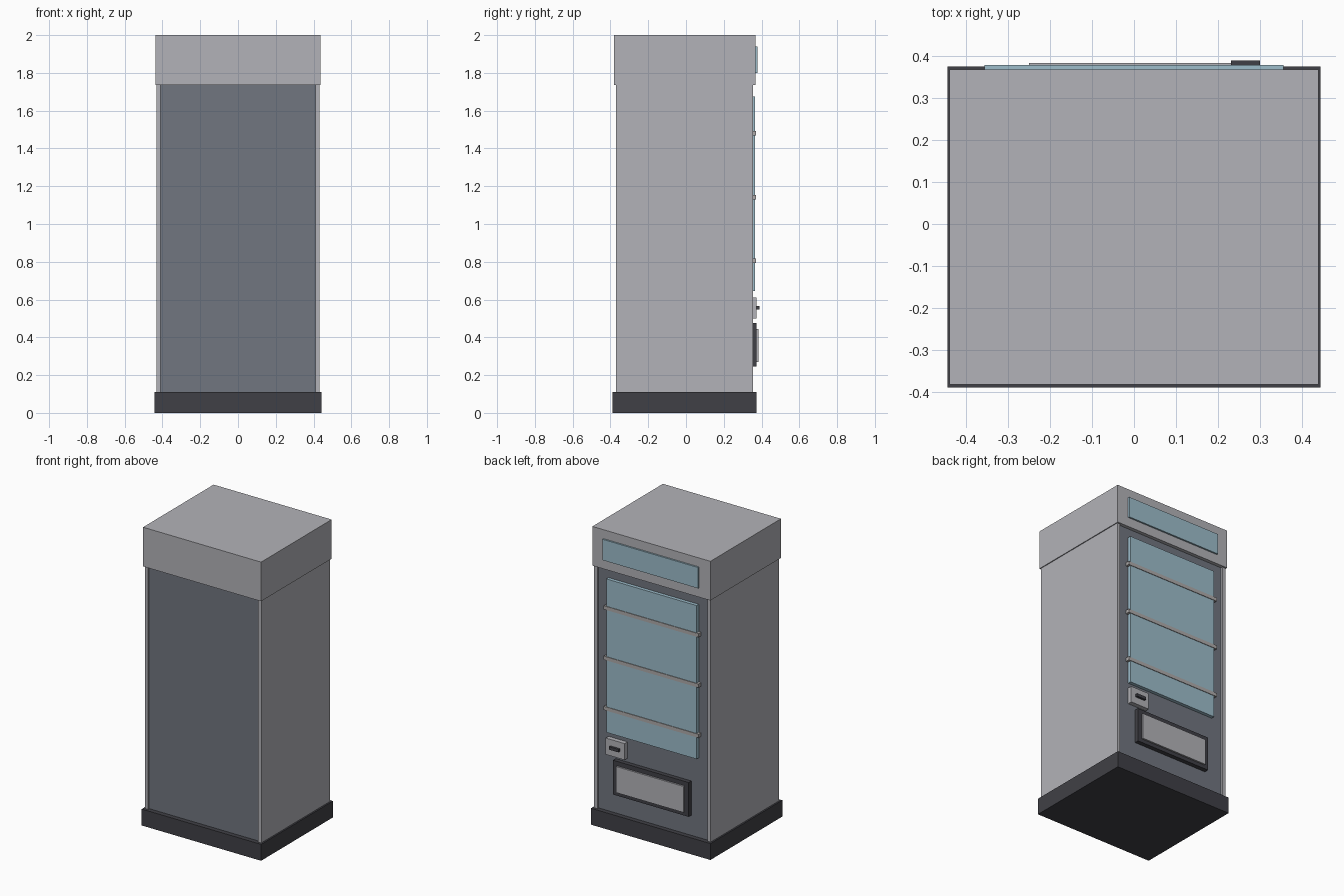
import bpy

default = bpy.data.objects.get("Cube")
if default:
    bpy.data.objects.remove(default, do_unlink=True)


def material(name, rgb):
    m = bpy.data.materials.new(name)
    m.use_nodes = True
    m.diffuse_color = (*rgb, 1)
    m.node_tree.nodes["Principled BSDF"].inputs["Base Color"].default_value = (*rgb, 1)
    return m


light_grey = material("light grey", (0.45, 0.45, 0.48))
slate = material("slate", (0.165, 0.18, 0.216))
charcoal = material("charcoal", (0.051, 0.051, 0.061))
glass_blue = material("glass blue", (0.34, 0.51, 0.60))
warm_grey = material("warm grey", (0.43, 0.41, 0.41))


def box(name, mat, xs, ys, zs):
    """Box spanning the given (low, high) range on each axis."""
    lo, hi = zip(xs, ys, zs)
    bpy.ops.mesh.primitive_cube_add(size=1, location=[(a + b) / 2 for a, b in zip(lo, hi)])
    ob = bpy.context.object
    ob.name = name
    ob.scale = [b - a for a, b in zip(lo, hi)]
    bpy.ops.object.transform_apply(location=False, rotation=False, scale=True)
    ob.data.materials.append(mat)
    return ob


def wide(half):
    return (-half, half)


# Cabinet: plinth, recessed core between two side panels, and header
BODY_Z = (0.11, 1.737)
PANEL_Y = 0.343
box("plinth", charcoal, wide(0.443), (-0.388, 0.374), (0, 0.11))
box("cabinet_core", slate, wide(0.409), (-0.357, PANEL_Y), BODY_Z)
for side, xs in (("left", (0.409, 0.432)), ("right", (-0.432, -0.409))):
    box(side + "_side_panel", light_grey, xs, (-0.37, 0.356), BODY_Z)
box("header", light_grey, wide(0.438), (-0.381, 0.367), (1.737, 2))

# Sign and display window
box("sign_panel", glass_blue, wide(0.355), (0.36, 0.378), (1.80, 1.94))
box("display_window", glass_blue, wide(0.335), (PANEL_Y - 0.01, 0.366), (0.645, 1.675))

# Shelf rails across the window
for i, z in enumerate((0.805, 1.142, 1.48)):
    box(f"shelf_rail_{i + 1}", warm_grey, wide(0.352), (PANEL_Y, 0.37), (z - 0.012, z + 0.012))

# Coin unit
box("coin_plate", light_grey, (0.195, 0.335), (PANEL_Y - 0.01, 0.373), (0.50, 0.61))
box("coin_slot", charcoal, (0.23, 0.30), (0.37, 0.388), (0.547, 0.567))

# Collection tray
box("tray_frame", charcoal, wide(0.28), (PANEL_Y - 0.01, 0.372), (0.245, 0.475))
box("tray_flap", light_grey, wide(0.25), (0.36, 0.383), (0.27, 0.445))
